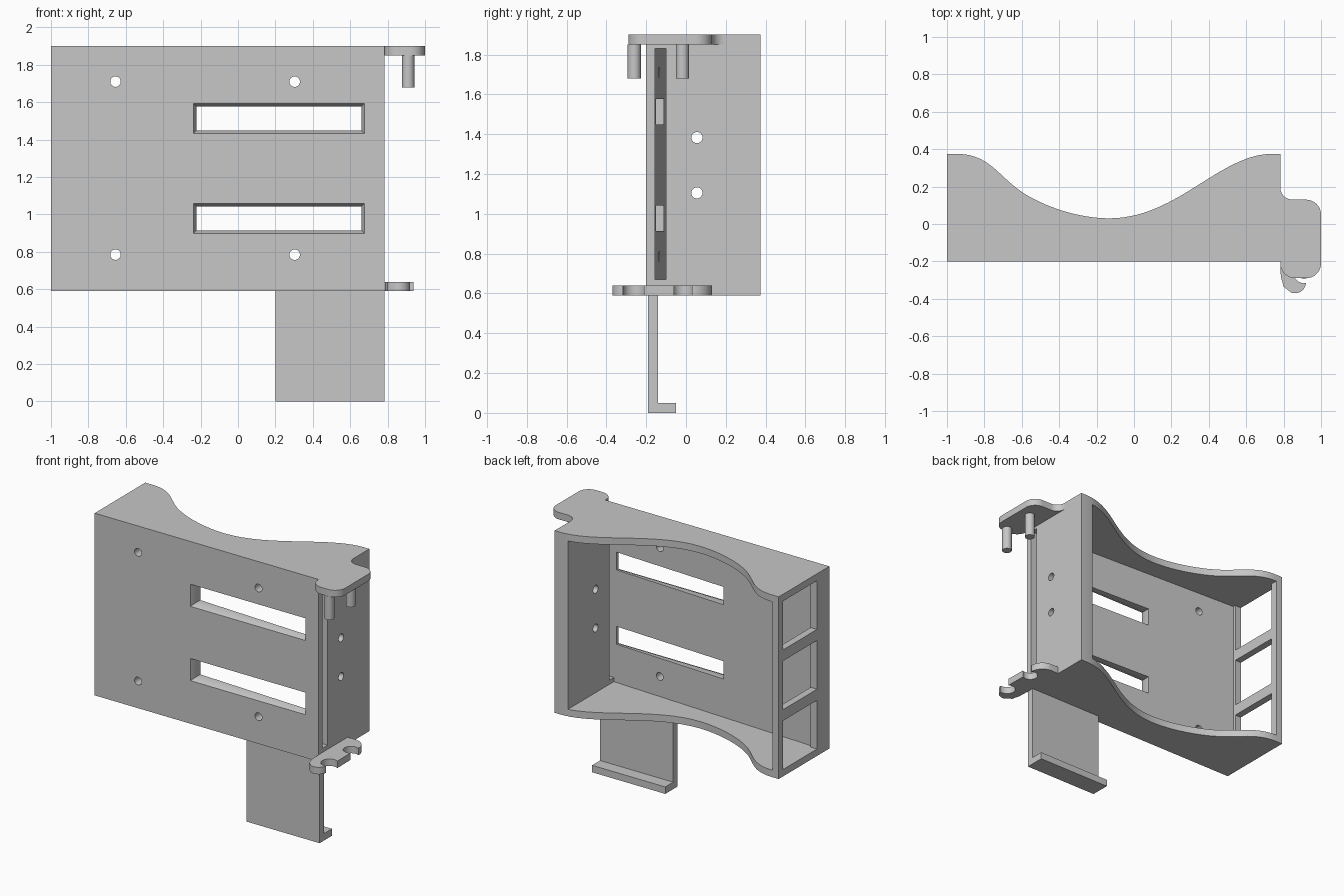
import bpy
import bmesh
import math
from mathutils import Vector, Matrix
from mathutils.geometry import interpolate_bezier

old = bpy.data.objects.get("Cube")
if old:
    bpy.data.objects.remove(old, do_unlink=True)

SHADE = (0.57, 0.57, 0.57, 1)
grey = bpy.data.materials.new("plain grey")
grey.use_nodes = True
grey.diffuse_color = SHADE
grey.node_tree.nodes["Principled BSDF"].inputs["Base Color"].default_value = SHADE

SIDE = 0.782  # outer face of the bracket-side wall


def finish(name, bm):
    bmesh.ops.recalc_face_normals(bm, faces=bm.faces)
    mesh = bpy.data.meshes.new(name)
    bm.to_mesh(mesh)
    bm.free()
    mesh.materials.append(grey)
    ob = bpy.data.objects.new(name, mesh)
    bpy.context.scene.collection.objects.link(ob)
    return ob


def loft(name, lower, upper):
    """Solid between two matching outlines of 3D points."""
    bm = bmesh.new()
    a = [bm.verts.new(p) for p in lower]
    b = [bm.verts.new(p) for p in upper]
    bm.faces.new(a)
    bm.faces.new(b)
    for i in range(len(a)):
        j = (i + 1) % len(a)
        bm.faces.new((a[i], a[j], b[j], b[i]))
    return finish(name, bm)


def prism(name, outline, z0, z1):
    return loft(name, [(p[0], p[1], z0) for p in outline], [(p[0], p[1], z1) for p in outline])


def box(name, x, y, z):
    return prism(name, [(x[0], y[0]), (x[1], y[0]), (x[1], y[1]), (x[0], y[1])], *z)


def rod(name, centre, radius, length, axis):
    bm = bmesh.new()
    turn = Vector((0, 0, 1)).rotation_difference(Vector(axis)).to_matrix().to_4x4()
    bmesh.ops.create_cone(bm, cap_ends=True, segments=32, radius1=radius, radius2=radius,
                          depth=length, matrix=Matrix.Translation(centre) @ turn)
    return finish(name, bm)


def bezier(*pts):
    return [tuple(p) for p in interpolate_bezier(*[Vector(p) for p in pts], 16)]


def arc(cx, cy, r, start, end, steps=10):
    angles = [math.radians(start + (end - start) * i / steps) for i in range(steps + 1)]
    return [(cx + r * math.cos(a), cy + r * math.sin(a)) for a in angles]


def cut(target, cutters):
    for c in cutters:
        c.hide_render = True
        mod = target.modifiers.new("cut", 'BOOLEAN')
        mod.operation = 'DIFFERENCE'
        mod.solver = 'EXACT'
        mod.object = c
    graph = bpy.context.evaluated_depsgraph_get()
    result = bpy.data.meshes.new_from_object(target.evaluated_get(graph))
    target.modifiers.clear()
    target.data = result
    for c in cutters:
        bpy.data.objects.remove(c, do_unlink=True)


def plate_back(x):
    """Point on the slanted inner face of the front plate."""
    return (x, -0.156 + (SIDE - x) * 0.0445)


# Housing: wavy-backed block, hollowed from behind with a slanted front plate
wave = bezier((-0.95, 0.375), (-0.80, 0.375), (-0.745, 0.29), (-0.65, 0.21))
wave += bezier((-0.65, 0.21), (-0.55, 0.12), (-0.33, 0.03), (-0.13, 0.03))[1:]
wave += bezier((-0.13, 0.03), (0.22, 0.03), (0.45, 0.36), (0.72, 0.375))[1:]
housing = prism("housing", [(SIDE, -0.2), (-1, -0.2), (-1, 0.375)] + wave + [(SIDE, 0.375)], 0.59, 1.9)
cavity = [plate_back(-0.95), plate_back(0.68), (0.68, 0.6), (-0.95, 0.6)]
cutters = [prism("cavity", cavity, 0.64, 1.85)]

# Windows through the front plate, chamfered at the front
for z in (0.979, 1.513):
    def rim(y, inset):
        x0, x1, h = -0.238 + inset, 0.676 - inset, 0.08 - inset
        return [(x0, y, z - h), (x1, y, z - h), (x1, y, z + h), (x0, y, z + h)]
    cutters.append(loft("window_chamfer", rim(-0.201, 0), rim(-0.165, 0.016)))
    cutters.append(loft("window", rim(-0.21, 0.016), rim(0, 0.016)))

# Upright slot through the side wall, flush with the inner face of the plate
slot = [plate_back(0.6), plate_back(0.8), (0.8, -0.1), (0.6, -0.1)]
cutters.append(prism("slot", slot, 0.67, 1.83))

# Screw holes in front plate and side wall
for x in (-0.655, 0.303):
    for z in (0.785, 1.71):
        cutters.append(rod("screw_hole", (x, -0.13, z), 0.028, 0.3, (0, 1, 0)))
for z in (1.105, 1.383):
    cutters.append(rod("side_hole", (0.73, 0.055, z), 0.028, 0.3, (1, 0, 0)))

# Three openings in the far side wall, leaving two crossbars
for i in range(3):
    z = 0.64 + i * 0.43
    cutters.append(box("side_opening", (-1.1, -0.9), (-0.06, 0.325), (z, z + 0.35)))
cut(housing, cutters)

# Hanging tab with a lip
tab = [(-0.19, 0), (-0.05, 0), (-0.05, 0.05), (-0.14, 0.05), (-0.14, 0.59), (-0.19, 0.59)]
parts = [housing, loft("lower_tab", [(0.2, y, z) for y, z in tab], [(SIDE, y, z) for y, z in tab])]

# Upper bracket with two pins
upper = arc(SIDE + 0.065, 0.195, 0.065, 180, 270) + arc(0.92, 0.05, 0.08, 90, 0)
upper += arc(0.92, -0.21, 0.08, 0, -90) + arc(0.862, -0.21, 0.08, -90, -180)
parts.append(prism("upper_bracket", upper, 1.85, 1.9))
for y in (-0.26, -0.018):
    parts.append(rod("pin", (0.91, y, 1.765), 0.033, 0.17, (0, 0, 1)))

# Lower bracket with two open round notches
lower = [(SIDE, 0.13)] + arc(0.842, 0.035, 0.095, 90, 0)
lower += arc(0.91, -0.015, 0.052, 60, 300, 16)
lower += arc(0.91, -0.26, 0.057, 60, 280, 16)
lower += arc(0.86, -0.31, 0.06, -10, -110) + [(0.8, -0.335), (0.785, -0.28), (SIDE, -0.2)]
parts.append(prism("lower_bracket", lower, 0.59, 0.64))

# Smooth the round faces, keep the edges crisp
bpy.ops.object.select_all(action='DESELECT')
for ob in parts:
    ob.select_set(True)
bpy.context.view_layer.objects.active = housing
bpy.ops.object.shade_smooth_by_angle(angle=math.radians(30))
